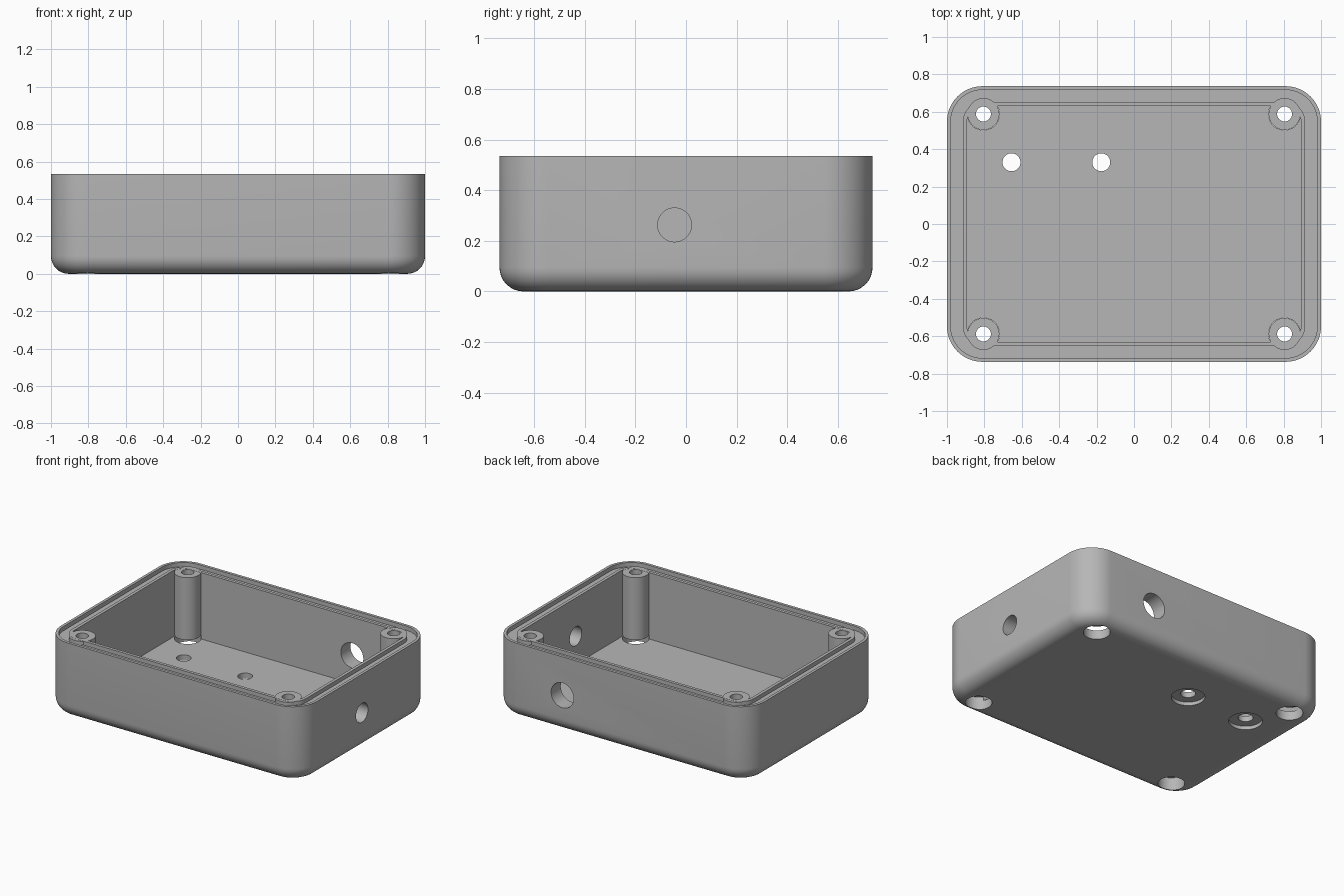
import bpy, bmesh
from math import sin, cos, pi

cube = bpy.data.objects.get("Cube")
if cube:
    bpy.data.objects.remove(cube, do_unlink=True)

# Main dimensions
HALF_X, HALF_Y, HEIGHT = 1.0, 0.737, 0.535
CORNER, FILLET, WALL, FLOOR = 0.19, 0.095, 0.107, 0.064
LIP, GROOVE_IN, GROOVE_DEPTH = 0.02, 0.085, 0.03
BOSS_X, BOSS_Y, BOSS_R, BOSS_BASE = 0.805, 0.588, 0.085, 0.092

grey = bpy.data.materials.new("plain grey")
grey.use_nodes = True
grey.diffuse_color = (0.47, 0.47, 0.47, 1)
grey.node_tree.nodes["Principled BSDF"].inputs["Base Color"].default_value = grey.diffuse_color


def make_object(name, bm):
    bmesh.ops.recalc_face_normals(bm, faces=bm.faces)
    mesh = bpy.data.meshes.new(name)
    bm.to_mesh(mesh)
    bm.free()
    mesh.materials.append(grey)
    obj = bpy.data.objects.new(name, mesh)
    bpy.context.collection.objects.link(obj)
    return obj


def rounded_ring(bm, inset, z, steps=14):
    """Rounded rectangle of vertices, inset from the outer wall."""
    radius = CORNER - inset
    cx, cy = HALF_X - CORNER, HALF_Y - CORNER
    ring = []
    for quarter, (sx, sy) in enumerate([(1, 1), (-1, 1), (-1, -1), (1, -1)]):
        for i in range(steps + 1):
            a = (quarter + i / steps) * pi / 2
            ring.append(bm.verts.new((sx * cx + radius * cos(a), sy * cy + radius * sin(a), z)))
    return ring


def cylinder(name, location, radius, length, axis="Z"):
    """Cylinder centred on location along the given axis."""
    rotation = {"X": (0, pi / 2, 0), "Y": (pi / 2, 0, 0), "Z": (0, 0, 0)}[axis]
    bpy.ops.mesh.primitive_cylinder_add(vertices=48, radius=radius, depth=length,
                                        location=location, rotation=rotation)
    obj = bpy.context.object
    obj.name = name
    obj.data.materials.append(grey)
    return obj


def upright(name, x, y, radius, low, high):
    return cylinder(name, (x, y, (low + high) / 2), radius, high - low)


def combine(target, tool, operation):
    """Apply a boolean and discard the tool."""
    tool.hide_render = True
    mod = target.modifiers.new(operation.lower(), "BOOLEAN")
    mod.operation, mod.object, mod.solver = operation, tool, "EXACT"
    bpy.context.view_layer.objects.active = target
    bpy.ops.object.modifier_apply(modifier=mod.name)
    bpy.data.objects.remove(tool, do_unlink=True)


# Shell: filleted base, outer wall, seal groove in the rim, inner wall and floor
profile = [(FILLET * (1 - sin(i * pi / 16)), FILLET * (1 - cos(i * pi / 16))) for i in range(9)]
groove_z = HEIGHT - GROOVE_DEPTH
profile += [(0, HEIGHT), (LIP, HEIGHT), (LIP, groove_z), (GROOVE_IN, groove_z),
            (GROOVE_IN, HEIGHT - 0.002), (WALL, HEIGHT - 0.002), (WALL, FLOOR)]
bm = bmesh.new()
rings = [rounded_ring(bm, inset, z) for inset, z in profile]
for a, b in zip(rings, rings[1:]):
    for i in range(len(a)):
        j = (i + 1) % len(a)
        bm.faces.new((a[i], a[j], b[j], b[i]))
bm.faces.new(rings[0])
bm.faces.new(rings[-1])
shell = make_object("enclosure_shell", bm)

# Screw bosses in the corners, with screw holes and deep recesses from below
corners = [(sx * BOSS_X, sy * BOSS_Y) for sx in (-1, 1) for sy in (-1, 1)]
for x, y in corners:
    combine(shell, upright("screw_boss", x, y, BOSS_R, FLOOR - 0.02, HEIGHT - 0.003), "UNION")
for x, y in corners:
    combine(shell, upright("boss_recess", x, y, BOSS_R + 0.001, -0.1, BOSS_BASE), "DIFFERENCE")
    combine(shell, upright("boss_hole", x, y, 0.04, 0.05, 0.7), "DIFFERENCE")

# Mounting holes in the floor, with shallow round recesses underneath
for x in (-0.655, -0.175):
    combine(shell, upright("floor_recess", x, 0.33, 0.108, -0.1, 0.025), "DIFFERENCE")
    combine(shell, upright("floor_hole", x, 0.33, 0.048, -0.1, 0.2), "DIFFERENCE")

# Cable holes in the side and back walls
combine(shell, cylinder("side_hole", (HALF_X, -0.045, 0.263), 0.067, 0.4, "X"), "DIFFERENCE")
combine(shell, cylinder("back_hole", (0.45, HALF_Y, 0.263), 0.088, 0.4, "Y"), "DIFFERENCE")

# Smooth shading with crisp edges
bpy.ops.object.select_all(action="DESELECT")
shell.select_set(True)
bpy.context.view_layer.objects.active = shell
bpy.ops.object.shade_smooth_by_angle(angle=pi / 6)
